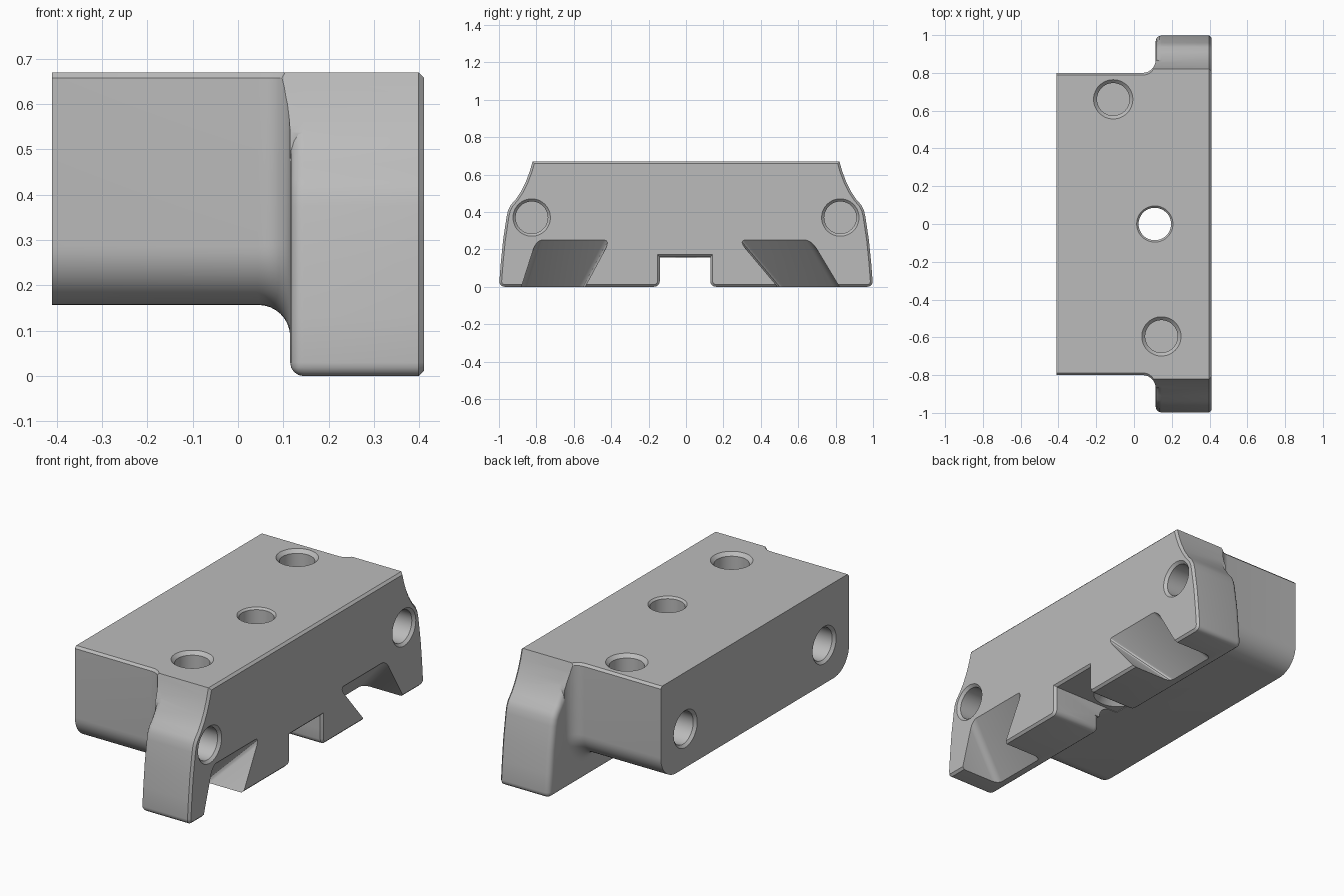
import bpy, bmesh, math
from mathutils import Vector

cube = bpy.data.objects.get("Cube")
if cube:
    bpy.data.objects.remove(cube, do_unlink=True)

grey = bpy.data.materials.new("machined_grey")
grey.use_nodes = True
grey.diffuse_color = (0.5, 0.5, 0.5, 1)
grey.node_tree.nodes["Principled BSDF"].inputs["Base Color"].default_value = (0.5, 0.5, 0.5, 1)

FRONT, REAR, STEP, TOP = 0.41, -0.41, 0.115, 0.67
UNDER, FILLET = 0.157, 0.07


def make_object(name, bm):
    bmesh.ops.recalc_face_normals(bm, faces=bm.faces[:])
    mesh = bpy.data.meshes.new(name)
    bm.to_mesh(mesh)
    bm.free()
    mesh.materials.append(grey)
    obj = bpy.data.objects.new(name, mesh)
    bpy.context.collection.objects.link(obj)
    return obj


def loft(sections):
    """Join matching (x, outline) sections into a capped solid."""
    bm = bmesh.new()
    rings = [[bm.verts.new((x, y, z)) for y, z in pts] for x, pts in sections]
    for a, b in zip(rings, rings[1:]):
        for i in range(len(a)):
            j = (i + 1) % len(a)
            bm.faces.new((a[i], a[j], b[j], b[i]))
    bm.faces.new(rings[0])
    bm.faces.new(rings[-1])
    bmesh.ops.recalc_face_normals(bm, faces=bm.faces[:])
    return bm


def combine(target, tool, operation):
    """Apply a boolean and discard the tool."""
    mod = target.modifiers.new(operation, "BOOLEAN")
    mod.object, mod.operation, mod.solver = tool, operation, "EXACT"
    bpy.context.view_layer.update()
    graph = bpy.context.evaluated_depsgraph_get()
    mesh = bpy.data.meshes.new_from_object(target.evaluated_get(graph))
    target.modifiers.clear()
    target.data = mesh
    bpy.data.objects.remove(tool, do_unlink=True)


def body_outline(grow):
    """Block cross-section with rounded lower corners and chamfered top."""
    radius, side, low = 0.13 + grow, 0.8 + grow, UNDER - grow
    half = [(side - 0.012, TOP), (side, TOP - 0.012)]
    for i in range(13):
        a = math.radians(90 * i / 12)
        half.append((side - radius + radius * math.cos(a),
                     low + radius - radius * math.sin(a)))
    return half + [(-y, z) for y, z in reversed(half)]


# Curved side of the wide plate, from its top to its foot
side = [(0.82, TOP), (0.836, 0.615), (0.857, 0.56), (0.882, 0.51), (0.91, 0.468),
        (0.937, 0.437), (0.951, 0.41), (0.959, 0.375), (0.978, 0.25), (0.99, 0.13), (1, 0)]
mirrored = [(-y, z) for y, z in reversed(side)]
notch = [(-0.14, 0), (-0.14, 0.16), (0.13, 0.16), (0.13, 0)]

# Main block, flaring into the plate with a fillet
stations = [(REAR, body_outline(0))]
for i in range(9):
    a = math.radians(88 * i / 8)
    stations.append((STEP - FILLET + FILLET * math.sin(a),
                     body_outline(FILLET * (1 - math.cos(a)))))
stations.append((FRONT - 0.013, body_outline(FILLET)))
block = make_object("mounting_block", loft(stations))
limit = side + mirrored
combine(block, make_object("limit", loft([(-1, limit), (1, limit)])), "INTERSECT")

# Wide front plate with rounded rear rim and chamfered front rim
outline = side + notch[::-1] + mirrored
bm = loft([(STEP, outline), (FRONT, outline)])


def on_plane(edge, x):
    return all(abs(v.co.x - x) < 1e-4 for v in edge.verts)


rim = [e for e in bm.edges if on_plane(e, STEP)
       or all(v.co.z < 1e-4 for v in e.verts) and abs(e.verts[0].co.x - e.verts[1].co.x) > 0.1]
bmesh.ops.bevel(bm, geom=rim, offset=0.03, segments=4, profile=0.5,
                affect="EDGES", clamp_overlap=False)
rim = [e for e in bm.edges if on_plane(e, FRONT)]
bmesh.ops.bevel(bm, geom=rim, offset=0.012, segments=1, affect="EDGES", clamp_overlap=False)
combine(block, make_object("front_plate", bm), "UNION")

# Central notch
slot = [(-0.14, -0.1), (-0.14, 0.16), (0.13, 0.16), (0.13, -0.1)]
combine(block, make_object("notch_cutter", loft([(0.0, slot), (0.6, slot)])), "DIFFERENCE")


# Skewed wedge pockets: top y range, then foot y range
def pocket(top, foot):
    height, depth = 0.25, 0.24
    bm = bmesh.new()
    ends = []
    for t, f in zip(top, foot):
        ring = []
        for x, z in ((FRONT + 0.0096, 0.26), (FRONT + 0.0096, -0.05),
                     (FRONT - depth * 1.2, -0.05)):
            ring.append(bm.verts.new((x, f + (t - f) * z / height, z)))
        ends.append(ring)
    a, b = ends
    for i in range(3):
        j = (i + 1) % 3
        bm.faces.new((a[i], a[j], b[j], b[i]))
    bm.faces.new(a)
    bm.faces.new(b)
    bmesh.ops.recalc_face_normals(bm, faces=bm.faces[:])
    floor_edges = [bm.edges.get((r[0], r[2])) for r in ends]
    bmesh.ops.bevel(bm, geom=floor_edges, offset=0.03, segments=4, profile=0.5, affect="EDGES")
    combine(block, make_object("pocket_cutter", bm), "DIFFERENCE")


pocket((-0.80, -0.405), (-0.88, -0.54))
pocket((0.28, 0.67), (0.49, 0.82))


# Countersunk holes drilled from a point along a direction
def drill(start, direction, depth, radius=0.086, rim=0.104):
    start, direction = Vector(start), Vector(direction)
    bm = bmesh.new()
    flare = rim - radius
    rings = []
    for r, d in ((rim + 0.01, -0.01), (radius, flare), (radius, depth)):
        rings.append([bm.verts.new((r * math.cos(math.tau * i / 48),
                                    r * math.sin(math.tau * i / 48), d)) for i in range(48)])
    for a, b in zip(rings, rings[1:]):
        for i in range(48):
            j = (i + 1) % 48
            bm.faces.new((a[i], a[j], b[j], b[i]))
    bm.faces.new(rings[0])
    bm.faces.new(rings[-1])
    turn = direction.to_track_quat("Z", "Y").to_matrix().to_4x4()
    bmesh.ops.transform(bm, matrix=turn, verts=bm.verts[:])
    bmesh.ops.translate(bm, vec=start, verts=bm.verts[:])
    combine(block, make_object("drill", bm), "DIFFERENCE")


drill((-0.11, 0.66, TOP), (0, 0, -1), 0.2)
drill((0.145, -0.595, TOP), (0, 0, -1), 0.2)
drill((0.11, 0, TOP), (0, 0, -1), 0.7, rim=0.096)
drill((0.11, 0, UNDER), (0, 0, 1), 0.3, rim=0.125)
for s in (-1, 1):
    drill((FRONT, s * 0.825, 0.37), (-1, 0, 0), 0.2, rim=0.1)
    drill((REAR, s * 0.59, 0.365), (1, 0, 0), 0.2, rim=0.1)

# Smooth shading with sharp machined edges
block.data.materials.clear()
block.data.materials.append(grey)
bpy.ops.object.select_all(action="DESELECT")
block.select_set(True)
bpy.context.view_layer.objects.active = block
bpy.ops.object.shade_smooth_by_angle(angle=math.radians(28))
